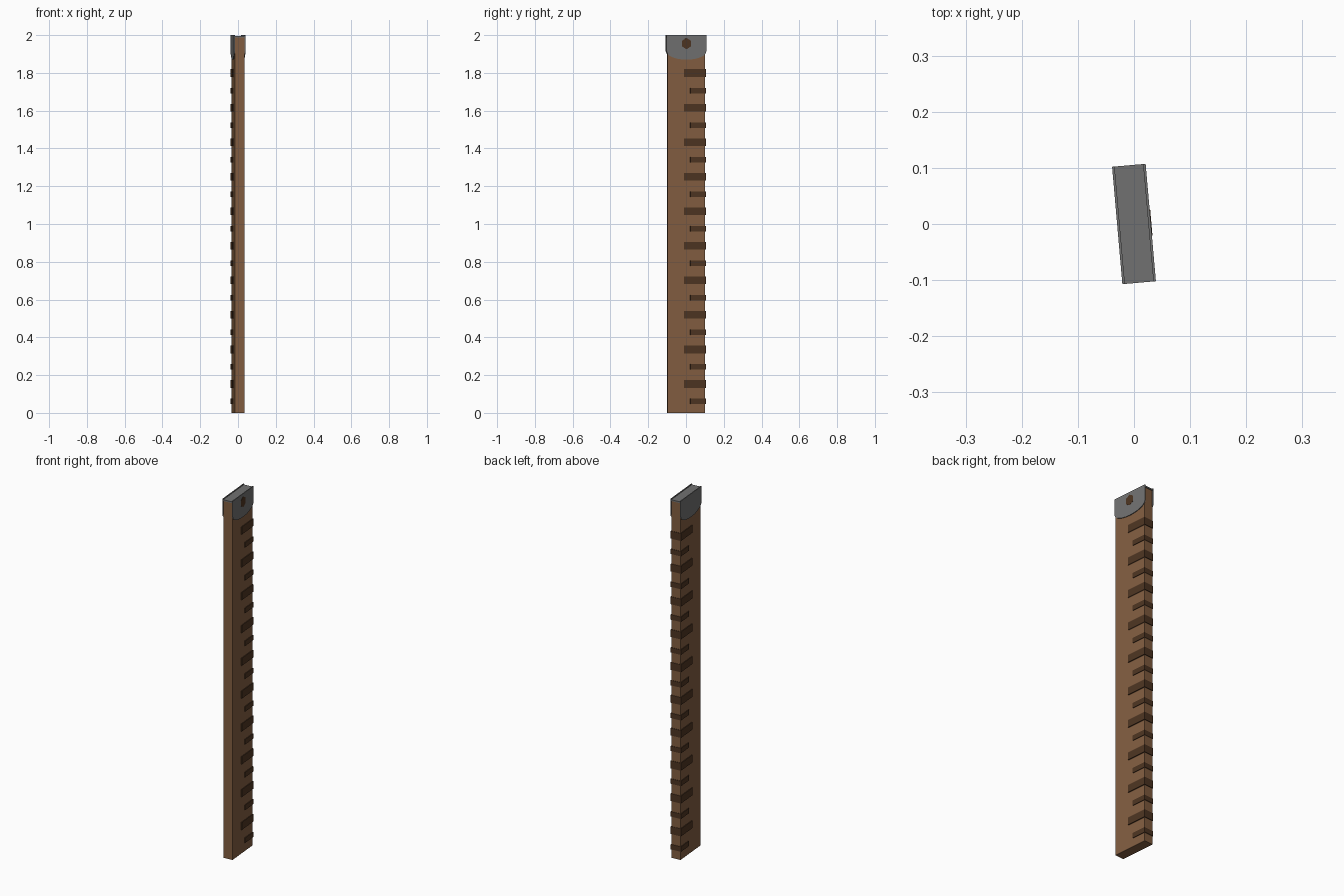
import bpy, bmesh, math
from mathutils import Matrix

cube = bpy.data.objects.get("Cube")
if cube:
    bpy.data.objects.remove(cube, do_unlink=True)

TURN = Matrix.Rotation(math.radians(5), 4, "Z")


def material(name, rgb):
    m = bpy.data.materials.new(name)
    m.use_nodes = True
    m.diffuse_color = (*rgb, 1)
    m.node_tree.nodes["Principled BSDF"].inputs["Base Color"].default_value = (*rgb, 1)
    return m


wood = material("warm wood", (0.225, 0.112, 0.052))
dark = material("dark brown", (0.075, 0.035, 0.016))
steel = material("grey metal", (0.165, 0.165, 0.165))


def finish(name, bm, mat):
    bmesh.ops.recalc_face_normals(bm, faces=bm.faces)
    mesh = bpy.data.meshes.new(name)
    bm.to_mesh(mesh)
    bm.free()
    mesh.materials.append(mat)
    ob = bpy.data.objects.new(name, mesh)
    ob.matrix_world = TURN
    bpy.context.collection.objects.link(ob)
    return ob


def box(name, lo, hi, mat):
    bm = bmesh.new()
    bmesh.ops.create_cube(bm, size=1)
    for v in bm.verts:
        v.co = [a + (b - a) * (c + 0.5) for a, b, c in zip(lo, hi, v.co)]
    return finish(name, bm, mat)


def plate(name, outline, x0, x1, mat):
    """Extrude a (y, z) outline from x0 to x1."""
    bm = bmesh.new()
    face = bm.faces.new([bm.verts.new((x0, y, z)) for y, z in outline])
    new = bmesh.ops.extrude_face_region(bm, geom=[face])["geom"]
    verts = [g for g in new if isinstance(g, bmesh.types.BMVert)]
    bmesh.ops.translate(bm, verts=verts, vec=(x1 - x0, 0, 0))
    return finish(name, bm, mat)


# Wooden board
box("board", (-0.026, -0.1, 0), (0.026, 0.1, 1.99), wood)

# Alternating short and long gauge marks wrapped round the back edge
STEP = 0.1827
for i in range(10):
    for kind, front, z, half in (("short", 0.02, 0.061, 0.014),
                                 ("long", -0.013, 0.154, 0.021)):
        mid = z + i * STEP
        box(f"{kind}_mark_{i + 1}", (-0.03, front, mid - half),
            (0.03, 0.1025, mid + half), dark)

# Metal bracket: rounded side plates joined by a top plate
arc = [(0.105 * math.cos(a), 1.913 - 0.043 * math.sin(a))
       for a in (math.pi * k / 12 for k in range(13))]
outline = [(-0.105, 2.0), (0.105, 2.0)] + arc
for side, s in (("left", 1), ("right", -1)):
    plate(f"bracket_{side}_plate", outline, s * 0.0255, s * 0.03, steel)
box("bracket_top", (-0.0258, -0.105, 1.988), (0.0258, 0.105, 1.9955), steel)

# Peg on the left plate
hexagon = [(0.027 * math.sin(k * math.pi / 3), 1.955 + 0.03 * math.cos(k * math.pi / 3))
           for k in range(6)]
plate("peg", hexagon, 0.027, 0.031, dark)
